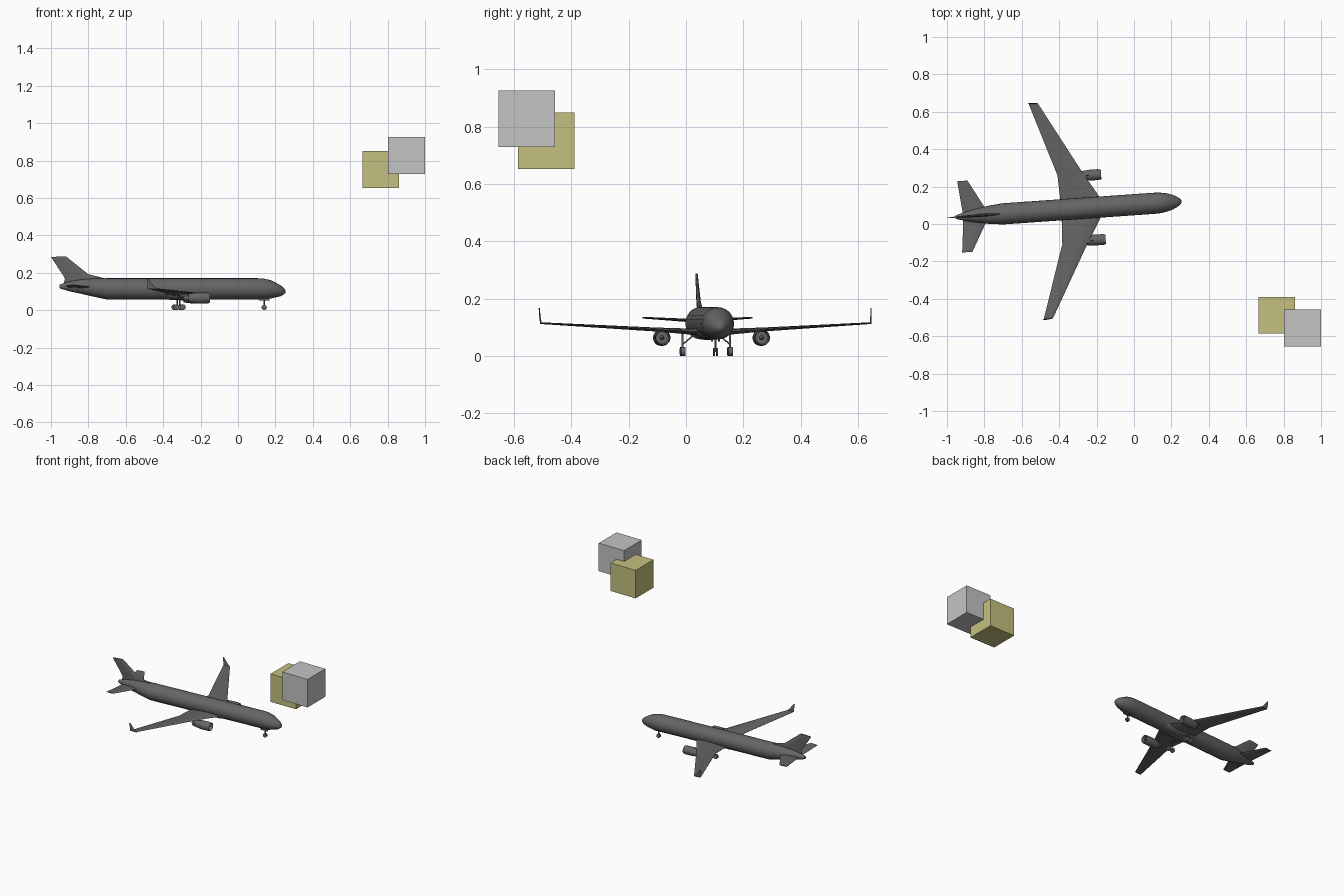
import bpy, bmesh, math
from mathutils import Matrix, Vector

if "Cube" in bpy.data.objects:
    bpy.data.objects.remove(bpy.data.objects["Cube"])


def material(name, rgb):
    m = bpy.data.materials.new(name)
    m.use_nodes = True
    m.diffuse_color = (*rgb, 1)
    m.node_tree.nodes["Principled BSDF"].inputs["Base Color"].default_value = (*rgb, 1)
    return m


DARK = material("dark grey", (0.13, 0.13, 0.13))
GREY = material("light grey", (0.55, 0.55, 0.55))
OLIVE = material("olive yellow", (0.55, 0.53, 0.21))

# Aircraft frame: origin below the nose tip, x forward, y left, slightly yawed
FRAME = Matrix.Translation((0.255, 0.121, 0)) @ Matrix.Rotation(math.radians(4), 4, "Z")


def finish(bm, name, mat, frame=FRAME, smooth=True):
    bmesh.ops.recalc_face_normals(bm, faces=bm.faces)
    me = bpy.data.meshes.new(name)
    bm.to_mesh(me)
    bm.free()
    me.materials.append(mat)
    ob = bpy.data.objects.new(name, me)
    bpy.context.collection.objects.link(ob)
    ob.matrix_world = frame
    if smooth:
        bpy.ops.object.select_all(action="DESELECT")
        ob.select_set(True)
        bpy.context.view_layer.objects.active = ob
        bpy.ops.object.shade_smooth_by_angle(angle=math.radians(35))
    return ob


def skin(bm, rings, cap=True):
    """Bridge equal point rings into a closed tube."""
    rows = [[bm.verts.new(p) for p in r] for r in rings]
    n = len(rows[0])
    for a, b in zip(rows, rows[1:]):
        for i in range(n):
            j = (i + 1) % n
            bm.faces.new((a[i], a[j], b[j], b[i]))
    if cap:
        bm.faces.new(rows[0])
        bm.faces.new(rows[-1])


def tube(name, stations, y=0, sides=24):
    """Lengthwise body; each station is (x, centre z, half width, half height)."""
    bm = bmesh.new()
    angles = [2 * math.pi * i / sides for i in range(sides)]
    skin(bm, [[(x, y + w * math.cos(a), z + h * math.sin(a)) for a in angles]
              for x, z, w, h in stations])
    return finish(bm, name, DARK)


def blade(name, sections, normal):
    """Aerofoil surface; each section is (leading point, trailing point, thickness)."""
    n = Vector(normal)
    bm = bmesh.new()
    rings = []
    for lead, trail, t in sections:
        a, b = Vector(lead), Vector(trail)
        chord = [(0, 0), (0.08, 0.3), (0.35, 0.5), (0.7, 0.3), (1, 0.04)]
        upper = [a.lerp(b, f) + n * t * k for f, k in chord]
        lower = [a.lerp(b, f) - n * t * k for f, k in reversed(chord[1:])]
        rings.append(upper + lower)
    skin(bm, rings)
    return finish(bm, name, DARK)


def rod(bm, a, b, radius, sides=12):
    a, b = Vector(a), Vector(b)
    turn = (b - a).to_track_quat("Z", "Y").to_matrix().to_4x4()
    bmesh.ops.create_cone(bm, cap_ends=True, segments=sides, radius1=radius, radius2=radius,
                          depth=(b - a).length, matrix=Matrix.Translation((a + b) / 2) @ turn)


def box(bm, centre, size):
    bmesh.ops.create_cube(bm, size=1, matrix=Matrix.Translation(centre) @ Matrix.Diagonal((*size, 1)))


# Fuselage with blunt drooped nose and upswept tail cone
tube("fuselage", [
    (0, 0.100, 0.004, 0.004), (-0.006, 0.101, 0.014, 0.014), (-0.025, 0.103, 0.028, 0.028),
    (-0.05, 0.107, 0.040, 0.038), (-0.08, 0.111, 0.049, 0.049), (-0.115, 0.113, 0.055, 0.055),
    (-0.15, 0.114, 0.0565, 0.0565), (-0.55, 0.114, 0.0565, 0.0565),
    (-0.96, 0.114, 0.0565, 0.0565), (-1.03, 0.121, 0.049, 0.049), (-1.10, 0.126, 0.037, 0.038),
    (-1.16, 0.127, 0.024, 0.026), (-1.20, 0.127, 0.013, 0.014), (-1.212, 0.127, 0.008, 0.009)])

# Belly fairing under the wing root
tube("belly_fairing", [(-0.38, 0.085, 0.02, 0.015), (-0.43, 0.083, 0.05, 0.026),
                       (-0.62, 0.083, 0.052, 0.028), (-0.70, 0.085, 0.02, 0.015)])

# Tail fin with dorsal fillet
blade("tail_fin", [((-0.965, 0, 0.160), (-1.19, 0, 0.140), 0.014),
                   ((-0.972, 0, 0.171), (-1.183, 0, 0.168), 0.014),
                   ((-1.058, 0, 0.192), (-1.193, 0, 0.186), 0.015),
                   ((-1.178, 0, 0.288), (-1.258, 0, 0.284), 0.008)], (0, 1, 0))

for side, s in (("left", 1), ("right", -1)):
    # Wing, kinked at the trailing edge
    blade(side + "_wing", [((-0.40, 0, 0.082), (-0.645, 0, 0.082), 0.026),
                           ((-0.437, s * 0.055, 0.085), (-0.647, s * 0.055, 0.083), 0.022),
                           ((-0.515, s * 0.185, 0.093), (-0.653, s * 0.185, 0.091), 0.014),
                           ((-0.731, s * 0.577, 0.115), (-0.780, s * 0.577, 0.114), 0.006)], (0, 0, 1))
    # Upright winglet
    blade(side + "_winglet", [((-0.731, s * 0.576, 0.112), (-0.780, s * 0.576, 0.112), 0.006),
                              ((-0.755, s * 0.579, 0.138), (-0.782, s * 0.579, 0.138), 0.005),
                              ((-0.776, s * 0.580, 0.167), (-0.786, s * 0.580, 0.167), 0.004)], (0, 1, 0))
    # Tailplane
    blade(side + "_tailplane", [((-1.03, 0, 0.122), (-1.17, 0, 0.122), 0.013),
                                ((-1.135, s * 0.191, 0.134), (-1.19, s * 0.191, 0.133), 0.006)], (0, 0, 1))
    # Engine: cowl with hollow intake, exhaust cone and spinner
    ey, ez = s * 0.174, 0.064
    tube(side + "_engine", [(-0.445, ez, 0.022, 0.022), (-0.424, ez, 0.024, 0.024),
                            (-0.420, ez, 0.026, 0.026), (-0.435, ez, 0.029, 0.029),
                            (-0.485, ez, 0.029, 0.029), (-0.535, ez, 0.023, 0.023),
                            (-0.535, ez, 0.015, 0.015), (-0.56, ez, 0.008, 0.008)], ey, 20)
    tube(side + "_spinner", [(-0.427, ez, 0.001, 0.001), (-0.446, ez, 0.008, 0.008)], ey, 12)
    # Pylon joining engine to wing
    blade(side + "_pylon", [((-0.445, ey, 0.086), (-0.56, ey, 0.070), 0.008),
                            ((-0.495, ey, 0.095), (-0.60, ey, 0.092), 0.008)], (0, 1, 0))
    # Main gear: strut, brace and four-wheel bogie
    gx, gy = -0.575, s * 0.083 - 0.010
    bm = bmesh.new()
    rod(bm, (gx, gy, 0.018), (gx, gy, 0.085), 0.004)
    rod(bm, (gx, gy, 0.04), (gx, gy - s * 0.035, 0.07), 0.0025)
    rod(bm, (gx - 0.017, gy, 0.016), (gx + 0.017, gy, 0.016), 0.003)
    for dx in (-0.017, 0.017):
        rod(bm, (gx + dx, gy - 0.008, 0.0155), (gx + dx, gy + 0.008, 0.0155), 0.0155, 16)
    finish(bm, side + "_main_gear", DARK)

# Nose gear with twin wheels and bay doors
bm = bmesh.new()
nx, ny = -0.116, -0.010
rod(bm, (nx, ny, 0.014), (nx, ny, 0.07), 0.0035)
for s in (1, -1):
    rod(bm, (nx, ny + s * 0.0025, 0.014), (nx, ny + s * 0.008, 0.014), 0.0135, 16)
    box(bm, (nx, ny + s * 0.012, 0.057), (0.055, 0.002, 0.012))
finish(bm, "nose_gear", DARK)

# Two floating cubes
for name, mat, centre in (("grey_cube", GREY, (0.9015, -0.556, 0.827)),
                          ("olive_cube", OLIVE, (0.763, -0.488, 0.751))):
    bm = bmesh.new()
    box(bm, centre, (0.197, 0.197, 0.197))
    finish(bm, name, mat, Matrix.Identity(4), False)
